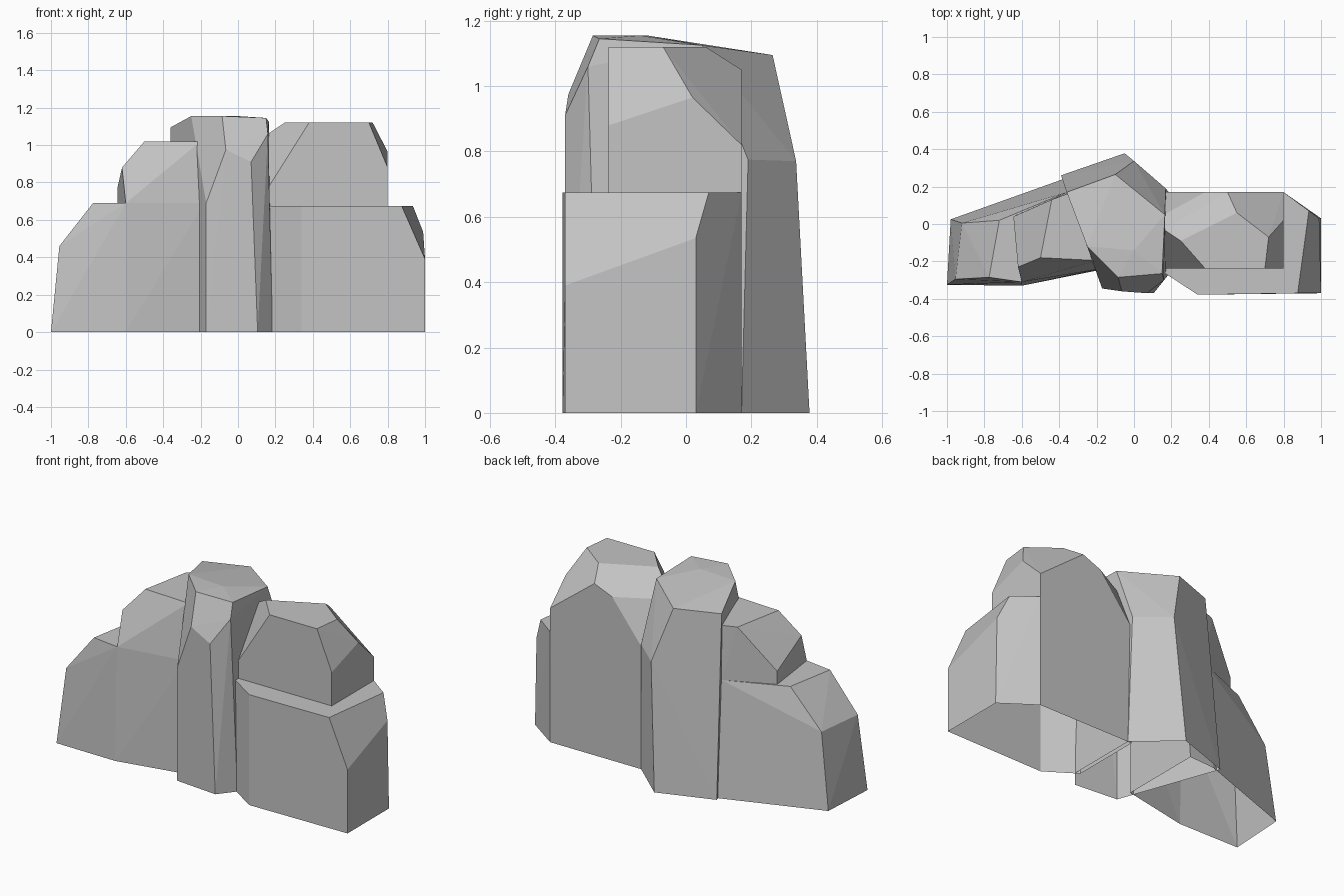
import bpy
import bmesh
import math
from mathutils import Vector

# Remove the default cube only
default_cube = bpy.data.objects.get("Cube")
if default_cube:
    bpy.data.objects.remove(default_cube, do_unlink=True)


def make_material(name, colour):
    material = bpy.data.materials.new(name)
    material.use_nodes = True
    material.diffuse_color = colour
    material.node_tree.nodes["Principled BSDF"].inputs["Base Color"].default_value = colour
    return material


stone = make_material("grey stone", (0.55, 0.55, 0.55, 1))


def rock(name, floor, foot, shoulders, crown_height, crown):
    """Flat-faceted hollow boulder: a foot outline, chipped shoulders and a flat crown."""
    bm = bmesh.new()
    corners = [(x, y, floor) for x, y in foot]
    corners += shoulders
    corners += [(x, y, crown_height) for x, y in crown]
    for corner in corners:
        bm.verts.new(Vector(corner))
    hull = bmesh.ops.convex_hull(bm, input=bm.verts[:])
    loose = set(hull["geom_interior"]) | set(hull["geom_unused"])
    loose = [v for v in loose if isinstance(v, bmesh.types.BMVert)]
    bmesh.ops.delete(bm, geom=loose, context="VERTS")
    # Merge nearly coplanar triangles into clean facets
    bmesh.ops.dissolve_limit(bm, angle_limit=math.radians(1.5),
                             verts=bm.verts[:], edges=bm.edges[:])
    bmesh.ops.recalc_face_normals(bm, faces=bm.faces[:])
    # The underside is left open
    underside = [f for f in bm.faces if f.normal.z < -0.99]
    bmesh.ops.delete(bm, geom=underside, context="FACES")
    mesh = bpy.data.meshes.new(name)
    bm.to_mesh(mesh)
    bm.free()
    mesh.materials.append(stone)
    obj = bpy.data.objects.new(name, mesh)
    bpy.context.scene.collection.objects.link(obj)


# Low block on the model's left
rock("left_lower_rock", 0,
     foot=[(.16, -.26), (.34, -.378), (1, -.37), (1, .03), (.8, .17), (.16, .17)],
     shoulders=[(1, -.37, .39), (.99, .03, .535)],
     crown_height=.675,
     crown=[(.16, -.26), (.34, -.378), (.875, -.37), (.935, .07), (.8, .17), (.16, .17)])

# Boulder resting on the left block
rock("left_upper_rock", .675,
     foot=[(.16, -.237), (.8, -.237), (.8, .17), (.16, .17)],
     shoulders=[(.16, -.237, .77), (.16, -.03, 1.06), (.16, .05, 1), (.16, .17, .72),
                (.38, .17, 1), (.5, .17, 1.05), (.8, .17, .82),
                (.8, .02, .965), (.8, -.237, .88)],
     crown_height=1.12,
     crown=[(.25, -.09), (.38, -.237), (.7, -.237), (.72, -.07), (.55, .06)])

# Tall central pillar
rock("central_pillar_rock", 0,
     foot=[(-.17, -.345), (.105, -.37), (.185, -.27), (.185, .17), (-.05, .378), (-.39, .26)],
     shoulders=[(-.17, -.345, .69), (-.065, -.36, .975), (.07, -.37, .91),
                (.16, -.3, 1.06), (.15, -.265, 1.145), (.165, .05, 1.125),
                (.17, .19, .775), (0, .337, .77), (-.1, .265, 1.095),
                (-.36, .17, 1.095)],
     crown_height=1.155,
     crown=[(-.25, -.12), (-.085, -.285), (0, -.14)])

# Low slab on the model's right
rock("right_lower_rock", 0,
     foot=[(-1, -.325), (-.6, -.33), (-.18, -.245), (-.18, .26), (-.35, .25), (-.98, .025)],
     shoulders=[(-.955, -.295, .46), (-.92, .005, .46)],
     crown_height=.69,
     crown=[(-.775, -.285), (-.6, -.31), (-.18, -.24), (-.18, .2), (-.36, .17), (-.72, .02)])

# Boulder resting on the right slab
rock("right_upper_rock", .69,
     foot=[(-.6, -.31), (-.18, -.24), (-.18, .2), (-.36, .17), (-.645, .04)],
     shoulders=[(-.62, -.23, .88), (-.645, .04, .77)],
     crown_height=1.02,
     crown=[(-.5, -.18), (-.2, -.195), (-.2, .17), (-.36, .16), (-.44, .13)])
